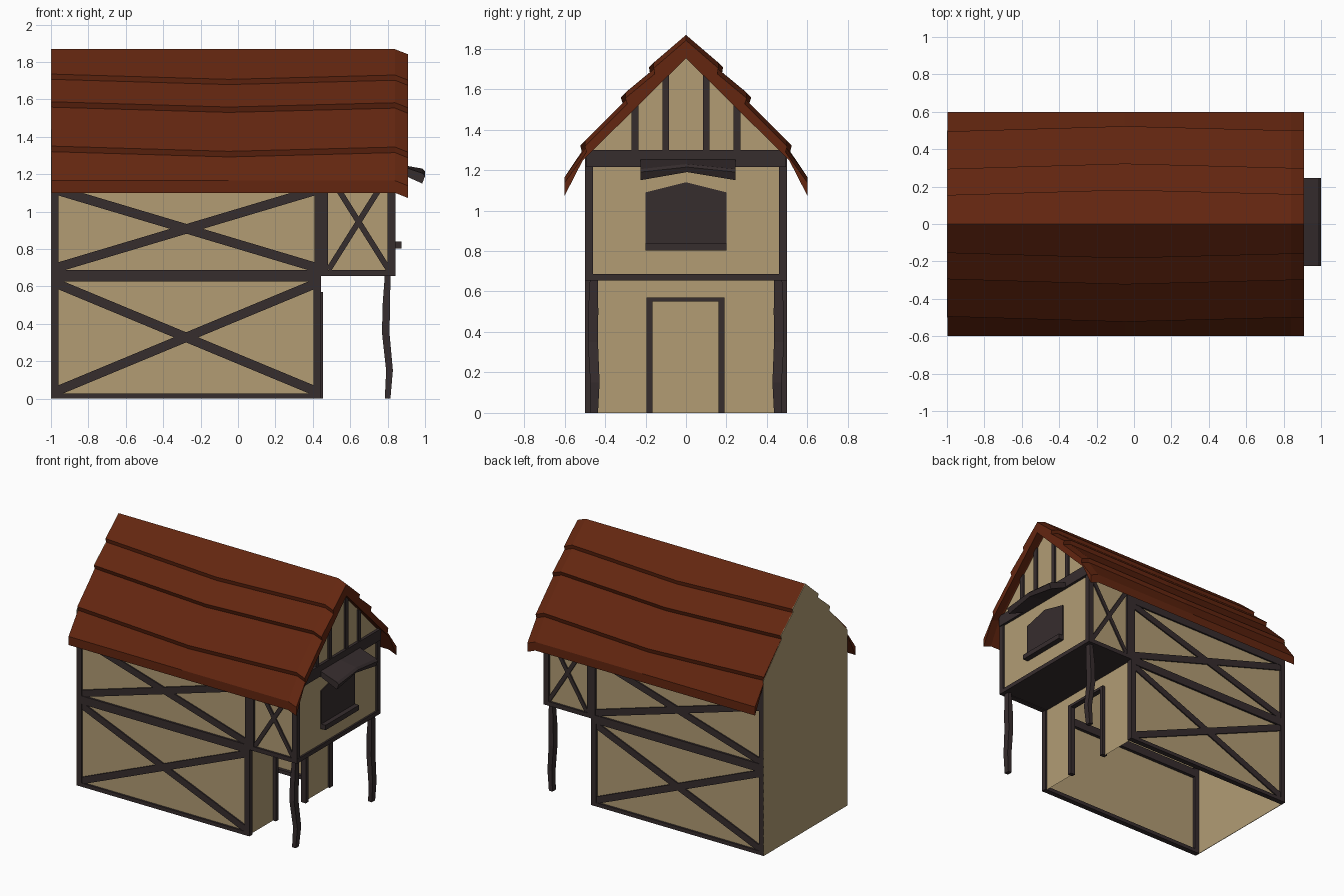
import bpy, bmesh
from mathutils import Vector

if "Cube" in bpy.data.objects:
    bpy.data.objects.remove(bpy.data.objects["Cube"])


def material(name, rgb):
    m = bpy.data.materials.new(name)
    m.diffuse_color = (*rgb, 1)
    m.use_nodes = True
    m.node_tree.nodes["Principled BSDF"].inputs["Base Color"].default_value = m.diffuse_color
    return m


PLASTER = material("plaster_beige", (0.445, 0.335, 0.175))
TIMBER = material("dark_timber", (0.037, 0.026, 0.027))
TILE = material("roof_red_brown", (0.125, 0.019, 0.005))


def finish(name, bm, *mats):
    bmesh.ops.recalc_face_normals(bm, faces=bm.faces)
    me = bpy.data.meshes.new(name)
    bm.to_mesh(me)
    bm.free()
    for m in mats:
        me.materials.append(m)
    ob = bpy.data.objects.new(name, me)
    bpy.context.collection.objects.link(ob)
    return ob


def loft(name, rings, mat):
    """Closed solid through a list of equal-length point rings."""
    bm = bmesh.new()
    vs = [[bm.verts.new(p) for p in r] for r in rings]
    n = len(vs[0])
    for a, b in zip(vs, vs[1:]):
        for i in range(n):
            j = (i + 1) % n
            bm.faces.new((a[i], a[j], b[j], b[i]))
    bm.faces.new(vs[0])
    bm.faces.new(vs[-1])
    return finish(name, bm, mat)


def prism(name, pts, axis, a, b, mat=TIMBER):
    """Extrude a flat outline along x (points are y,z) or y (points are x,z)."""
    if axis == 'x':
        rings = [[(t, u, v) for u, v in pts] for t in (a, b)]
    else:
        rings = [[(u, t, v) for u, v in pts] for t in (a, b)]
    return loft(name, rings, mat)


def box(name, x, y, z, mat=TIMBER):
    y = sorted(y)
    return prism(name, [(x[0], z[0]), (x[1], z[0]), (x[1], z[1]), (x[0], z[1])], 'y', *y, mat)


def brace(name, p, q, w, y):
    p, q = Vector(p), Vector(q)
    d = (q - p).normalized() * w / 2
    n = Vector((-d.y, d.x))
    prism(name, [p - n, q - n, q + n, p + n], 'y', *sorted(y))


# --- roof: stepped profile, bent slightly in the middle, drooping at the front end
STEPS = [(.17, 1.72), (.165, 1.692), (.31, 1.572), (.30, 1.543), (.51, 1.335), (.502, 1.305)]


def outer(d):
    return [(y + d, z - d) for y, z in STEPS]


def roof_ring(x, d, dz):
    half = outer(d) + [(.60, 1.165), (.60, 1.10), (.51, 1.275)]
    prof = [(0, 1.868)] + half + [(0, 1.78)] + [(-y, z) for y, z in reversed(half)]
    return [(x, y, z + dz) for y, z in prof]


loft("roof", [roof_ring(-.998, -.015, 0), roof_ring(-.05, .013, 0),
              roof_ring(.84, -.01, 0), roof_ring(.908, -.01, -.027)], TILE)

# --- plaster walls: open shell with an open doorway and dark overhang floor
bm = bmesh.new()


def face(pts, idx=0):
    bm.faces.new([bm.verts.new(p) for p in pts]).material_index = idx


W, XL, XU, ZF = .485, .43, .83, .66
for s in (-1, 1):
    side = [(-1, 0), (XL, 0), (XL, ZF), (XU, ZF), (XU, 1.29), (-1, 1.29)]
    face([(x, s * W, z) for x, z in side])
face([(XL, y, z) for y, z in [(-W, 0), (-.18, 0), (-.18, .56), (.175, .56),
                              (.175, 0), (W, 0), (W, ZF), (-W, ZF)]])
face([(XU, y, z) for y, z in [(-W, ZF), (W, ZF), (W, 1.29), (0, 1.79), (-W, 1.29)]])
face([(XL, -W, ZF), (XU, -W, ZF), (XU, W, ZF), (XL, W, ZF)], 1)
bmesh.ops.remove_doubles(bm, verts=bm.verts, dist=1e-4)
finish("plaster_walls", bm, PLASTER, TIMBER)

# --- back gable wall, reaching up to the tile surface
half = [(.5, 0), (.5, 1.33)] + outer(-.015)[3::-1]
prism("back_gable_wall", half + [(0, 1.868)] + [(-y, z) for y, z in reversed(half)],
      'x', -1.0, -.996, PLASTER)

# --- side timber framing, both sides
for s, tag in ((-1, "front"), (1, "back")):
    Y, YB = (s * .46, s * .5), (s * .486, s * .496)
    box(tag + "_rear_post", (-.998, -.96), Y, (0, 1.27))
    box(tag + "_lower_post", (.403, .445), Y, (0, .66))
    box(tag + "_upper_post", (.41, .48), (s * .475, s * .5), (.66, 1.27))
    box(tag + "_end_post", (.80, .842), Y, (.655, 1.27))
    box(tag + "_sill", (-.997, .44), Y, (0, .028))
    box(tag + "_mid_beam", (-.997, .445), Y, (.625, .687))
    box(tag + "_overhang_beam", (.44, .84), Y, (.655, .687))
    box(tag + "_top_beam", (-.97, .42), (s * .475, s * .498), (1.125, 1.2))
    for name, x0, x1, z0, z1, w in (("lower", -.97, .415, .04, .615, .05),
                                    ("upper", -.97, .42, .70, 1.115, .05),
                                    ("small", .485, .805, .69, 1.2, .03)):
        brace(f"{tag}_{name}_brace_a", (x0, z0), (x1, z1), w, YB)
        brace(f"{tag}_{name}_brace_b", (x0, z1), (x1, z0), w, YB)

    # crooked porch post
    rings = []
    for z, cx, h in ((0, .80, .015), (.15, .81, .018), (.35, .79, .02), (.5, .793, .02), (.66, .80, .015)):
        cy = s * (.455 + (.80 - cx) * .5)
        rings.append([(cx + i * h, cy + j * (h + .005), z)
                      for i, j in ((-1, -1), (1, -1), (1, 1), (-1, 1))])
    loft(tag + "_porch_post", rings, TIMBER)

# --- gable end timbers
box("gable_bottom_beam", (.80, .843), (-.49, .49), (.655, .687))
box("gable_cross_beam", (.82, .85), (-.495, .495), (1.215, 1.30))
for y in (-.252, -.10, .10, .252):
    box("gable_stud", (.82, .843), (y - .017, y + .017), (1.29, 1.79 - abs(y)))

# --- door frame around the opening
for y in (-.18, .175):
    box("door_jamb", (.415, .455), (y - .015, y + .015), (0, .57))
box("door_lintel", (.415, .455), (-.195, .19), (.55, .57))

# --- window with sill and bent awning
prism("window", [(-.2, .81), (.2, .81), (.2, 1.09), (0, 1.14), (-.2, 1.09)], 'x', .828, .837)
box("window_sill", (.83, .873), (-.2, .2), (.803, .84))
loft("awning", [[(.84, y, 1.255), (.985, y, zt + .015), (1.0, y, zt), (.985, y, zb), (.84, y, 1.215)]
                for y, zt, zb in ((-.225, 1.19, 1.15), (.005, 1.215, 1.19), (.245, 1.19, 1.15))], TIMBER)
